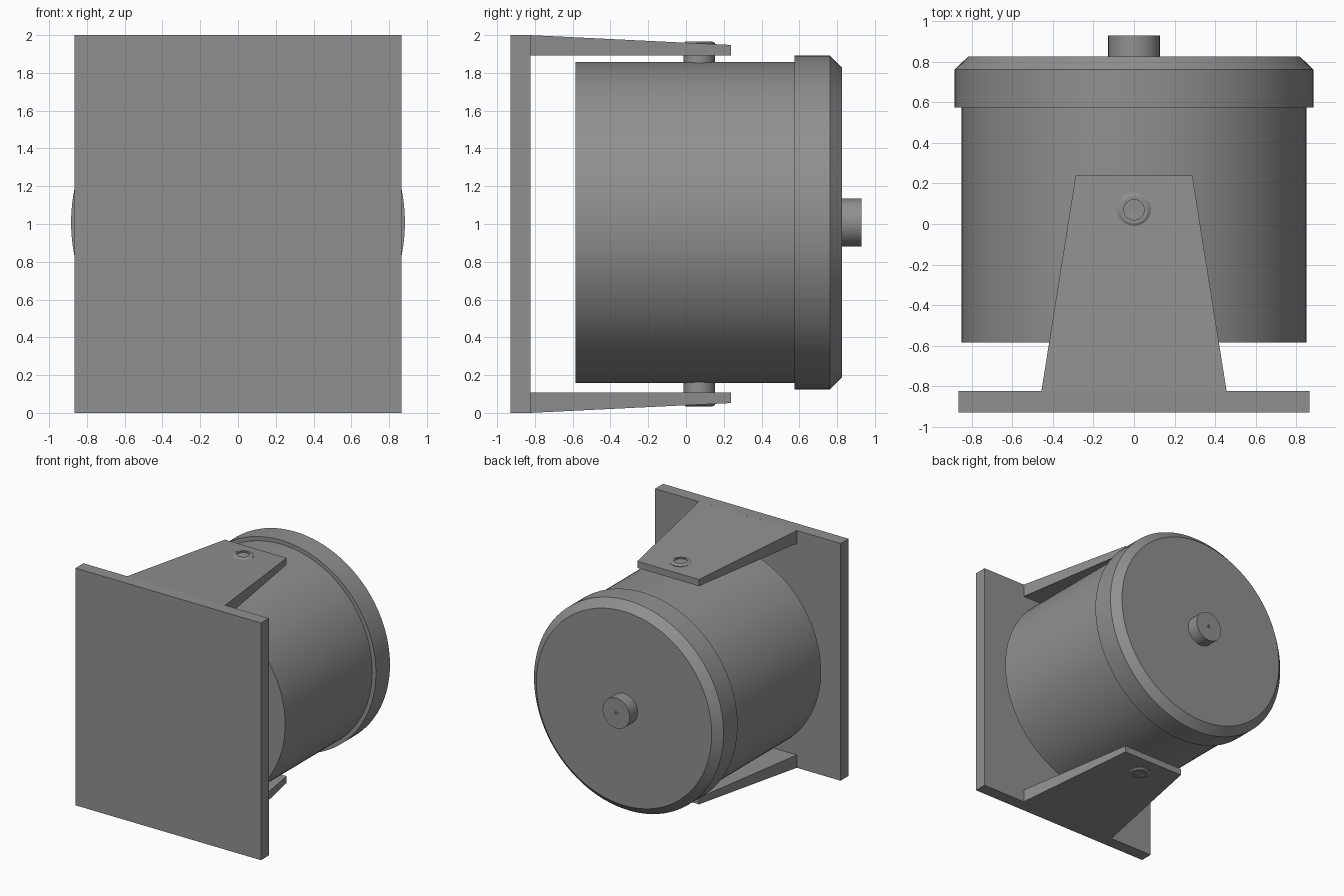
import bpy, bmesh, math
from mathutils import Matrix

if "Cube" in bpy.data.objects:
    bpy.data.objects.remove(bpy.data.objects["Cube"])

grey = bpy.data.materials.new("mid_grey")
grey.diffuse_color = (0.28, 0.28, 0.28, 1)
grey.use_nodes = True
grey.node_tree.nodes["Principled BSDF"].inputs["Base Color"].default_value = grey.diffuse_color


def finish(name, bm, smooth=False):
    bmesh.ops.recalc_face_normals(bm, faces=bm.faces[:])
    me = bpy.data.meshes.new(name)
    bm.to_mesh(me)
    bm.free()
    me.materials.append(grey)
    ob = bpy.data.objects.new(name, me)
    bpy.context.collection.objects.link(ob)
    if smooth:
        bpy.context.view_layer.objects.active = ob
        ob.select_set(True)
        bpy.ops.object.shade_smooth_by_angle(angle=math.radians(25))
        ob.select_set(False)
    return ob


def lathe(name, profile, matrix, sides=96):
    """Revolve (radius, height) points about z; both ends are capped."""
    bm = bmesh.new()
    rings = []
    for r, h in profile:
        rings.append([bm.verts.new((r * math.cos(2 * math.pi * i / sides),
                                    r * math.sin(2 * math.pi * i / sides), h))
                      for i in range(sides)])
    for a, b in zip(rings, rings[1:]):
        for i in range(sides):
            j = (i + 1) % sides
            bm.faces.new((a[i], a[j], b[j], b[i]))
    bm.faces.new(rings[0])
    bm.faces.new(rings[-1])
    bm.transform(matrix)
    return finish(name, bm, True)


# Mounting plate
bm = bmesh.new()
bmesh.ops.create_cube(bm, size=1, matrix=Matrix.Translation((0, -0.877, 1))
                      @ Matrix.Diagonal((1.73, 0.106, 2, 1)))
finish("mounting_plate", bm)

# The drum lies along y: local z becomes world +y
along_y = Matrix.Translation((0, 0, 1.008)) @ Matrix.Rotation(-math.pi / 2, 4, 'X')

# Drum, chamfered rim cap and centre knob with a tiny hole
lathe("drum", [(0.85, -0.585), (0.85, 0.60)], along_y)
lathe("rim_cap", [(0.884, 0.575), (0.884, 0.762), (0.818, 0.826)], along_y)
lathe("centre_knob", [(0.127, 0.81), (0.127, 0.93), (0.012, 0.93), (0.012, 0.89)],
      along_y, 48)

# Tapered arms and pivot pins, top and bottom
for side, s in (("top", 1), ("bottom", -1)):
    bm = bmesh.new()
    ends = []
    for y, half, outer in ((-0.826, 0.457, 1.0), (0.238, 0.288, 0.948)):
        ends.append([bm.verts.new((x, y, 1 + s * z)) for x, z in
                     ((-half, 0.892), (half, 0.892), (half, outer), (-half, outer))])
    a, b = ends
    for i in range(4):
        j = (i + 1) % 4
        bm.faces.new((a[i], a[j], b[j], b[i]))
    bm.faces.new(a)
    bm.faces.new(b)
    finish(side + "_arm", bm)

    pin = Matrix.Translation((0, 0.07, 1)) @ Matrix.Diagonal((1, 1, s, 1))
    lathe(side + "_pivot_pin", [(0.084, 0.80), (0.084, 0.957), (0.068, 0.967),
                                (0.05, 0.967), (0.05, 0.957)], pin, 48)
